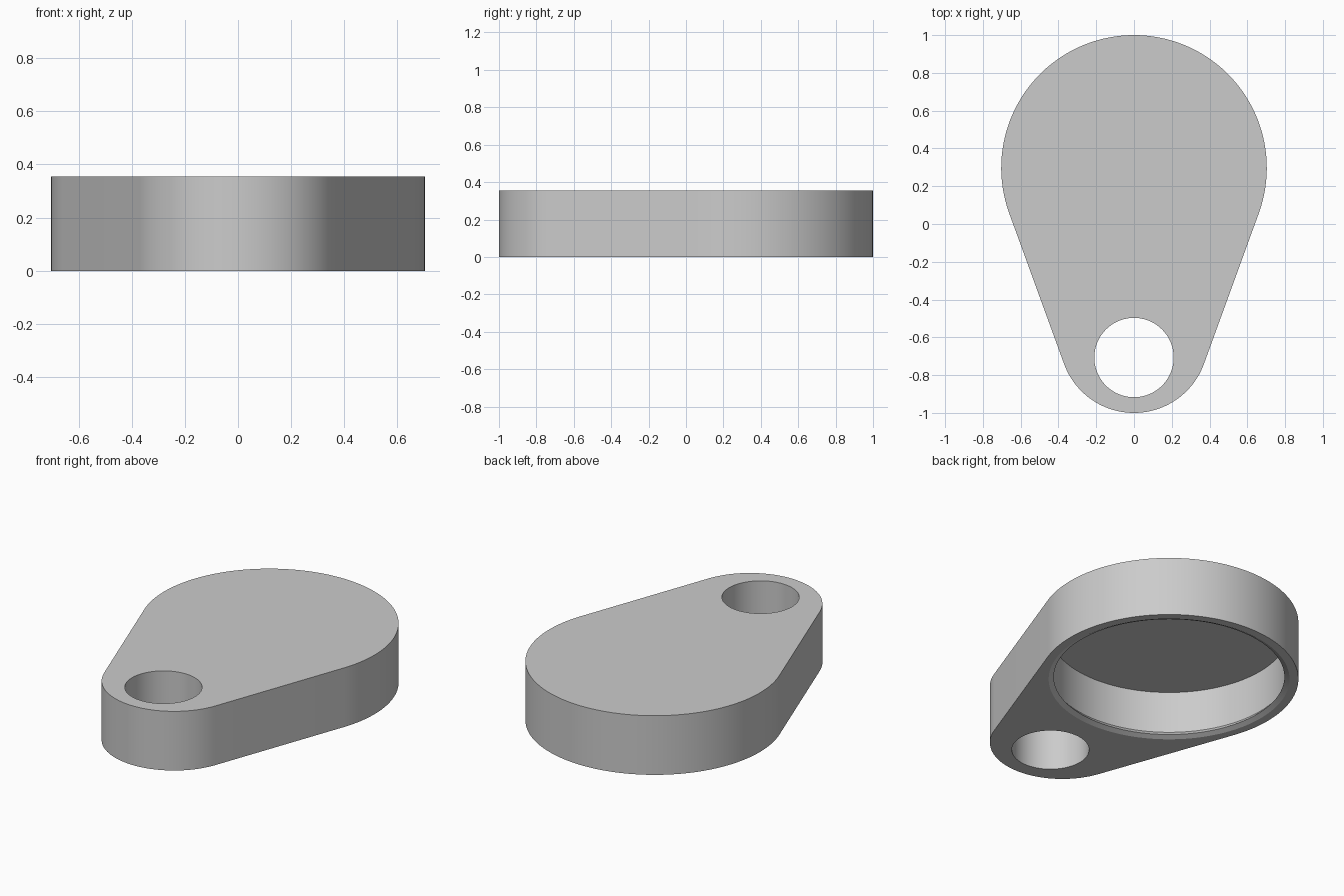
import bpy, bmesh, math

if "Cube" in bpy.data.objects:
    bpy.data.objects.remove(bpy.data.objects["Cube"], do_unlink=True)

HEIGHT = 0.355
BIG_R, SMALL_R = 0.703, 0.394      # two rounded ends
BIG_Y, SMALL_Y = 1 - BIG_R, SMALL_R - 1
HOLE_R, HOLE_Y = 0.21, -0.707

grey = bpy.data.materials.new("plain grey")
grey.use_nodes = True
grey.diffuse_color = (0.6, 0.6, 0.6, 1)
grey.node_tree.nodes["Principled BSDF"].inputs["Base Color"].default_value = (0.6, 0.6, 0.6, 1)


def arc(radius, cy, start, end, steps):
    """Points of an arc centred on x = 0."""
    angles = [start + (end - start) * i / steps for i in range(steps + 1)]
    return [(radius * math.cos(a), cy + radius * math.sin(a)) for a in angles]


def loft(name, rings):
    """Closed solid through a stack of equal-length rings of 3D points."""
    bm = bmesh.new()
    loops = [[bm.verts.new(p) for p in ring] for ring in rings]
    for low, high in zip(loops, loops[1:]):
        for i in range(len(low)):
            j = (i + 1) % len(low)
            bm.faces.new((low[i], low[j], high[j], high[i]))
    bm.faces.new(loops[0][::-1])
    bm.faces.new(loops[-1])
    bmesh.ops.recalc_face_normals(bm, faces=bm.faces)
    mesh = bpy.data.meshes.new(name)
    bm.to_mesh(mesh)
    bm.free()
    mesh.materials.append(grey)
    obj = bpy.data.objects.new(name, mesh)
    bpy.context.collection.objects.link(obj)
    return obj


def turned(name, cy, profile, steps=128):
    """Round solid from (radius, z) pairs."""
    return loft(name, [[(x, y, z) for x, y in arc(r, cy, 0, math.tau, steps)[:-1]]
                       for r, z in profile])


# Teardrop body: two arcs joined by their common tangents
tilt = math.asin((BIG_R - SMALL_R) / (BIG_Y - SMALL_Y))
outline = arc(BIG_R, BIG_Y, -tilt, math.pi + tilt, 80)
outline += arc(SMALL_R, SMALL_Y, math.pi + tilt, math.tau - tilt, 48)
body = loft("teardrop_body", [[(x, y, z) for x, y in outline] for z in (0, HEIGHT)])

# Through hole in the narrow end, and a lipped round pocket in the underside
cutters = [
    turned("hole_cutter", HOLE_Y, [(HOLE_R, -0.1), (HOLE_R, HEIGHT + 0.1)]),
    turned("pocket_cutter", BIG_Y, [(0.655, -0.1), (0.655, 0), (0.627, 0.014),
                                    (0.648, 0.04), (0.648, 0.29)]),
]

bpy.ops.object.select_all(action="DESELECT")
bpy.context.view_layer.objects.active = body
body.select_set(True)
for cutter in cutters:
    cutter.hide_render = True
    cut = body.modifiers.new(cutter.name, "BOOLEAN")
    cut.operation = "DIFFERENCE"
    cut.solver = "EXACT"
    cut.object = cutter
    bpy.ops.object.modifier_apply(modifier=cut.name)
    bpy.data.objects.remove(cutter, do_unlink=True)

bpy.ops.object.shade_smooth_by_angle(angle=math.radians(20))
